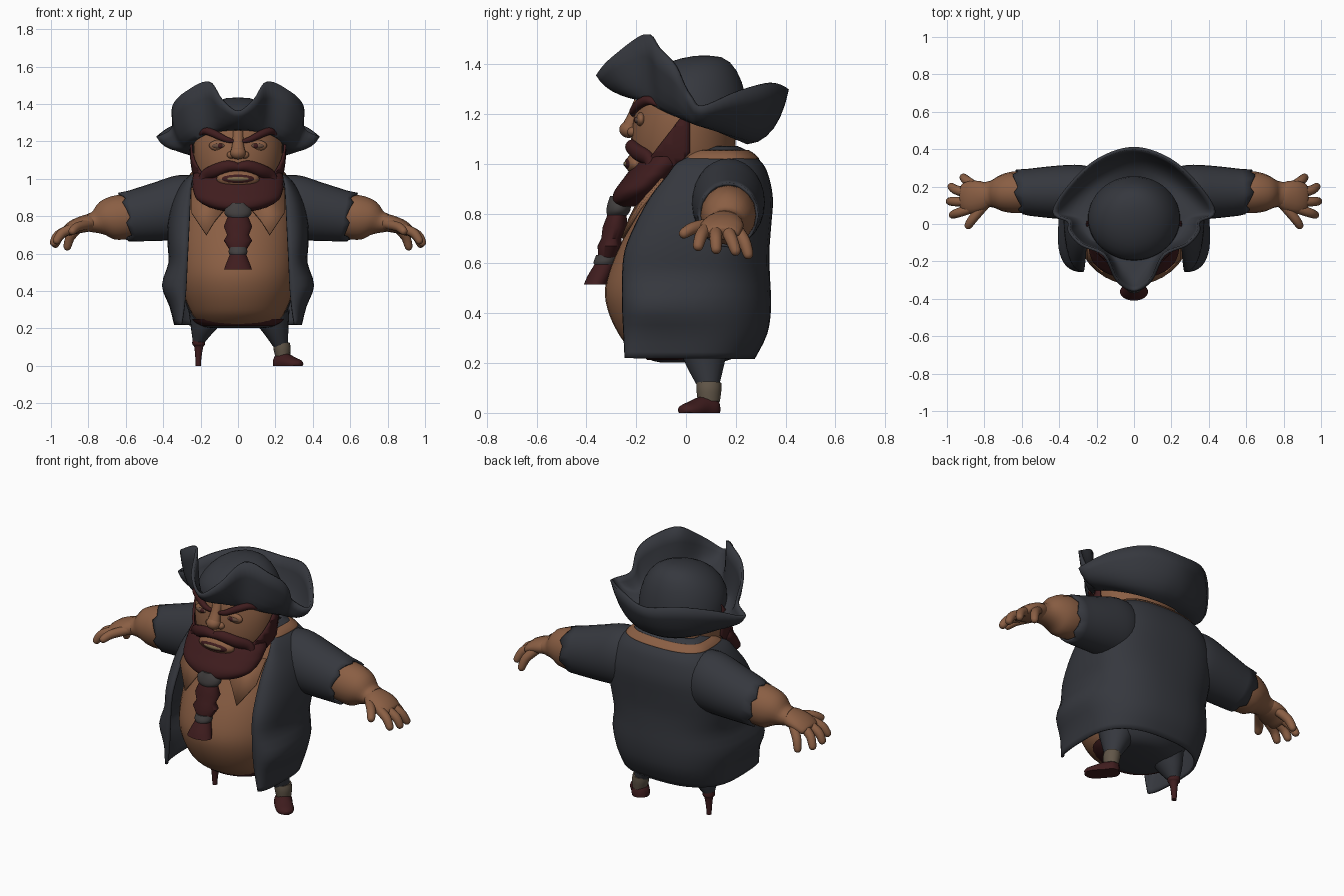
import bpy, bmesh
from math import sin, cos, pi, atan2
from mathutils import Vector, Matrix

cube = bpy.data.objects.get("Cube")
if cube:
    bpy.data.objects.remove(cube, do_unlink=True)


def material(name, r, g, b):
    m = bpy.data.materials.new(name)
    m.use_nodes = True
    m.diffuse_color = (r, g, b, 1)
    m.node_tree.nodes["Principled BSDF"].inputs["Base Color"].default_value = (r, g, b, 1)
    return m


CLOTH = material("charcoal cloth", .036, .039, .048)
SKIN = material("tan skin", .255, .113, .057)
RED = material("dark red hair", .05, .012, .013)
WRAP = material("ankle wrap", .12, .093, .065)
TIE = material("grey tie", .055, .05, .05)
TEETH = material("stained teeth", .2, .14, .07)
EYE = material("dull eye", .14, .075, .05)


def finish(name, bm, mat, thick=0, angle=.9):
    bmesh.ops.recalc_face_normals(bm, faces=bm.faces)
    mesh = bpy.data.meshes.new(name)
    bm.to_mesh(mesh)
    bm.free()
    ob = bpy.data.objects.new(name, mesh)
    bpy.context.collection.objects.link(ob)
    mesh.materials.append(mat)
    bpy.ops.object.select_all(action='DESELECT')
    ob.select_set(True)
    bpy.context.view_layer.objects.active = ob
    bpy.ops.object.shade_smooth_by_angle(angle=angle)
    if thick:
        mod = ob.modifiers.new("thickness", 'SOLIDIFY')
        mod.thickness = thick
        mod.offset = 0


def smooth(pts, k=4):
    """Catmull-Rom through tuples of any length."""
    out = []
    for i in range(len(pts) - 1):
        a, b, c, d = pts[max(i - 1, 0)], pts[i], pts[i + 1], pts[min(i + 2, len(pts) - 1)]
        for j in range(k):
            t = j / k
            out.append(tuple(
                q + .5 * t * (r - p + t * (2 * p - 5 * q + 4 * r - s + t * (3 * (q - r) + s - p)))
                for p, q, r, s in zip(a, b, c, d)))
    return out + [tuple(pts[-1])]


def skin_rows(rows, closed=True, caps=True, side=1):
    bm = bmesh.new()
    vs = [[bm.verts.new((p[0] * side, p[1], p[2])) for p in r] for r in rows]
    n = len(rows[0])
    for a, b in zip(vs, vs[1:]):
        for i in range(n if closed else n - 1):
            j = (i + 1) % n
            bm.faces.new((a[i], a[j], b[j], b[i]))
    if caps and closed:
        bm.faces.new(vs[0])
        bm.faces.new(vs[-1])
    return bm


def ring(z, rx, yf, yb, n=36):
    c, r = (yf + yb) / 2, (yb - yf) / 2
    return [(rx * sin(i * 2 * pi / n), c - r * cos(i * 2 * pi / n), z) for i in range(n)]


def loft(name, rows, mat, k=4):
    finish(name, skin_rows([ring(*r) for r in smooth(rows, k)]), mat)


def tube_rows(path, ref=(0, 0, 1), k=4, n=16):
    """Path items: x, y, z, width radius, height radius."""
    pts, rows = smooth(path, k), []
    for i, p in enumerate(pts):
        t = (Vector(pts[min(i + 1, len(pts) - 1)][:3]) - Vector(pts[max(i - 1, 0)][:3])).normalized()
        s = t.cross(Vector(ref)).normalized()
        u = s.cross(t)
        rows.append([Vector(p[:3]) + s * p[3] * cos(a) + u * p[4] * sin(a)
                     for a in (j * 2 * pi / n for j in range(n))])
    return rows


def tubes(name, path, mat, sides=(1, -1), ref=(0, 0, 1)):
    for s in sides:
        finish(("left_" if s > 0 else "right_") + name, skin_rows(tube_rows(path, ref), side=s), mat)


def blob(name, loc, size, mat):
    bm = bmesh.new()
    bmesh.ops.create_uvsphere(bm, u_segments=20, v_segments=12, radius=1,
                              matrix=Matrix.Translation(loc) @ Matrix.Diagonal((*size, 1)))
    finish(name, bm, mat)


def open_row(z, xe, ye, xs, ys, yb, n=10, p=.8):
    """Wrap round the back, open at the front between -xe and xe."""
    half = []
    for i in range(n + 1):
        a = i * pi / 2 / n
        half.append((xe + (xs - xe) * sin(a) ** p, ys - (ys - ye) * max(cos(a), 0) ** p, z))
    for i in range(1, n + 1):
        a = i * pi / 2 / n
        half.append((xs * max(cos(a), 0) ** p, ys + (yb - ys) * sin(a) ** p, z))
    return half + [(-x, y, w) for x, y, w in half[-2::-1]]


def wrap(name, rows, mat, thick):
    bm = skin_rows([open_row(*r) for r in smooth(rows, 3)], closed=False)
    finish(name, bm, mat, thick)


# Torso, belt and trouser seat
loft("belly", [(.222, .19, -.165, .14), (.25, .225, -.21, .19), (.3, .258, -.26, .23), (.4, .296, -.31, .27),
               (.5, .31, -.325, .285), (.62, .31, -.29, .29), (.75, .3, -.225, .28), (.88, .28, -.15, .27),
               (1, .22, -.08, .23), (1.05, .15, 0, .19)], SKIN)
loft("belt", [(.212, .19, -.155, .14), (.23, .225, -.175, .17), (.25, .245, -.19, .19)], RED)
loft("trouser_seat", [(.202, .14, -.1, .12), (.215, .2, -.145, .18), (.25, .238, -.15, .225),
                      (.32, .275, -.14, .265), (.42, .3, -.1, .295), (.5, .29, -.05, .28)], CLOTH)

# Open coat and shirt collar
wrap("coat", [(.22, .3, -.24, .335, 0, .27), (.32, .285, -.245, .36, 0, .32),
              (.43, .275, -.25, .4, -.06, .335), (.55, .27, -.25, .365, .03, .33),
              (.65, .265, -.24, .37, .08, .328), (.75, .26, -.2, .37, .12, .335),
              (.86, .255, -.14, .35, .15, .342), (.95, .25, -.07, .31, .16, .325),
              (1, .24, -.03, .27, .16, .3), (1.04, .2, .05, .22, .15, .255),
              (1.065, .16, .07, .175, .14, .205)], CLOTH, .014)
wrap("shirt_collar", [(1.018, .225, .005, .255, .155, .29), (1.035, .205, .02, .24, .15, .272),
                      (1.05, .19, .03, .215, .15, .25)], SKIN, .012)
for s in (1, -1):
    bm = bmesh.new()
    flap = [(.06, -.19, .85), (.12, -.225, .78), (.17, -.255, .7), (.25, -.185, .82),
            (.25, -.09, .94), (.1, -.12, .94)]
    bm.faces.new([bm.verts.new((x * s, y, z)) for x, y, z in flap])
    finish(("left" if s > 0 else "right") + "_collar_flap", bm, SKIN, .012)

# Sleeves with ragged cuffs, forearms and hands
for s in (1, -1):
    rows = tube_rows([(.2, .17, .85, .12, .15), (.29, .17, .848, .14, .168),
                      (.42, .17, .825, .135, .152), (.6, .17, .795, .115, .126)], n=28)
    for i, v in enumerate(rows[-1]):
        v.x += .17 * (v.y - .15) + (i % 4 - 1) * .008
    finish(("left" if s > 0 else "right") + "_sleeve", skin_rows(rows, caps=False, side=s), CLOTH, .012)
tubes("forearm", [(.48, .17, .81, .1, .1), (.62, .17, .795, .112, .12), (.7, .165, .787, .1, .105),
                  (.76, .16, .77, .072, .062), (.8, .155, .765, .068, .048)], SKIN)
tubes("palm", [(.76, .157, .77, .05, .045), (.81, .15, .762, .08, .046), (.87, .142, .745, .088, .04),
               (.915, .14, .722, .076, .03), (.925, .14, .717, .05, .015)], SKIN)
fingers = {
    "thumb": [(.8, .1, .757), (.86, .03, .742), (.895, -.022, .712)],
    "index_finger": [(.88, .08, .737), (.94, .06, .71), (.98, .045, .655)],
    "middle_finger": [(.89, .12, .735), (.96, .12, .7), (.995, .122, .642)],
    "ring_finger": [(.89, .165, .735), (.95, .182, .698), (.985, .205, .635)],
    "little_finger": [(.85, .2, .74), (.895, .233, .69), (.918, .255, .62)],
}
for name, (a, b, c) in fingers.items():
    mid = tuple(q + (r - q) * .8 for q, r in zip(b, c))
    tubes(name, [(*a, .026, .026), (*b, .025, .025), (*mid, .02, .02), (*c, .007, .007)], SKIN)

# Head
head = [(.88, .16, -.17, .16), (1, .215, -.21, .19), (1.1, .235, -.22, .2),
        (1.2, .235, -.208, .2), (1.28, .205, -.185, .18), (1.35, .14, -.1, .13)]
loft("head", head, SKIN)
blob("nose_tip", (0, -.23, 1.138), (.042, .038, .034), SKIN)
tubes("nose_bridge", [(0, -.185, 1.25, .03, .024), (0, -.21, 1.19, .03, .025),
                      (0, -.232, 1.14, .04, .03)], SKIN, (1,), (0, 1, 0))
for s, side in ((1, "left"), (-1, "right")):
    blob(side + "_nostril", (.036 * s, -.216, 1.128), (.024, .02, .02), SKIN)
    blob(side + "_eyelid", (.1 * s, -.18, 1.178), (.055, .02, .03), SKIN)
    blob(side + "_eye", (.1 * s, -.188, 1.176), (.042, .018, .016), EYE)
    blob(side + "_iris", (.095 * s, -.199, 1.176), (.015, .01, .013), RED)
tubes("brow", [(.025, -.212, 1.2, .01, .01), (.07, -.212, 1.213, .016, .015),
               (.13, -.185, 1.242, .02, .018), (.175, -.15, 1.255, .018, .018),
               (.205, -.11, 1.235, .006, .006)], RED, ref=(0, 1, 0))
blob("lips", (0, -.2, 1.0), (.115, .042, .045), SKIN)
blob("mouth", (0, -.208, 1.0), (.1, .04, .032), RED)
blob("teeth", (0, -.211, 1.0), (.085, .041, .02), TEETH)

# Beard: side whiskers cut from a shell round the head, chin, moustache and braid
bm = skin_rows([ring(z, rx + .014, yf - .014, yb + .014) for z, rx, yf, yb in smooth(head)], caps=False)
for co, no in (((0, .015, 0), (0, 1, 0)), ((0, 0, 1.213), (0, -1.32, 1)), ((0, 0, 1.03), (0, 1, -1))):
    bmesh.ops.bisect_plane(bm, geom=bm.verts[:] + bm.edges[:] + bm.faces[:],
                           plane_co=co, plane_no=no, clear_outer=True)
finish("side_whiskers", bm, RED, .012)
loft("chin_beard", [(.828, .08, -.275, -.17), (.85, .16, -.295, -.12), (.89, .22, -.288, -.08),
                    (.94, .24, -.252, -.03), (.97, .243, -.23, 0), (1.0, .244, -.205, .02),
                    (1.03, .235, -.17, 0)], RED)
tubes("moustache", [(-.01, -.215, 1.06, .02, .022), (.05, -.216, 1.068, .03, .028),
                    (.12, -.192, 1.045, .034, .026), (.175, -.145, 1.015, .03, .024),
                    (.186, -.15, .96, .022, .02), (.16, -.215, .9, .005, .005)], RED, ref=(0, 1, 0))
loft("beard_tie", [(.79, .05, -.315, -.24), (.81, .07, -.32, -.225), (.84, .07, -.315, -.22),
                   (.87, .045, -.305, -.22)], TIE)
loft("beard_braid", [(.81, .05, -.31, -.24), (.745, .076, -.335, -.235), (.7, .058, -.34, -.26),
                     (.67, .076, -.355, -.255), (.615, .042, -.352, -.285)], RED, 1)
loft("braid_tie", [(.595, .045, -.37, -.285), (.61, .05, -.37, -.28), (.635, .046, -.36, -.275)], TIE)
loft("braid_tail", [(.515, .075, -.41, -.315), (.55, .062, -.395, -.3), (.6, .042, -.365, -.285)], RED)

# Hat: curled brim flowing into a domed crown
edge = [(0, -.355, 1.36), (.09, -.3, 1.425), (.16, -.165, 1.52), (.28, -.11, 1.465),
        (.345, -.04, 1.39), (.35, .015, 1.275), (.43, .065, 1.23), (.34, .21, 1.29),
        (.19, .345, 1.325), (0, .405, 1.3)]
ends = [(-x, y, z) for x, y, z in (edge[1], edge[-2])]
half = smooth([ends[0]] + edge + [ends[1]], 5)[5:-5]
outline = half + [(-x, y, z) for x, y, z in half[-2:0:-1]]
rows = [[] for _ in range(15)]
for x, y, z in outline:
    phi = atan2(x, .03 - y)
    inner = Vector((.24 * sin(phi), .03 - .22 * cos(phi), 1.175 + .09 * cos(phi)))
    outer = Vector((x, y, z))
    bend = inner.lerp(outer, .75)
    bend.z = inner.z + .02 - .055 * abs(sin(phi))
    for i in range(7):
        t = i / 6
        rows[i].append(outer * (1 - t) ** 2 + bend * 2 * t * (1 - t) + inner * t * t)
    for i in range(1, 9):
        a = i / 8 * pi / 2
        spread = cos(a) ** (.85 + .2 * cos(phi))
        rows[6 + i].append(Vector((inner.x * spread, .08 + (inner.y - .08) * spread,
                                   inner.z + (1.428 - inner.z) * sin(a))))
bm = skin_rows(rows, caps=False)
bmesh.ops.remove_doubles(bm, verts=bm.verts, dist=.0005)
finish("hat", bm, CLOTH, .016)

# Legs: booted left leg and right peg
UP = (0, 1, 0)
tubes("trouser_leg", [(.18, .07, .27, .1, .1), (.205, .08, .19, .068, .075),
                      (.232, .092, .1, .036, .04)], CLOTH, (1,), UP)
tubes("trouser_leg", [(.17, .07, .27, .1, .1), (.195, .08, .19, .06, .07),
                      (.212, .085, .13, .032, .034)], CLOTH, (-1,), UP)
tubes("ankle_wrap", [(.232, .092, .12, .044, .05), (.236, .092, .09, .046, .05),
                     (.24, .092, .045, .038, .044)], WRAP, (1,), UP)
rows = tube_rows([(.21, .125, .015, .022, .035), (.225, .105, .015, .048, .054),
                  (.255, .065, .015, .05, .052), (.295, .022, .012, .05, .034),
                  (.322, -.005, .01, .038, .024), (.335, -.018, .008, .015, .012)])
for r in rows:
    for v in r:
        v.z = max(v.z, 0)
finish("left_shoe", skin_rows(rows), RED)
tubes("peg", [(.21, .085, .14, .034, .034), (.21, .085, .115, .034, .034), (.21, .085, .1, .024, .024),
              (.212, .085, .04, .016, .016), (.212, .085, 0, .014, .014)], RED, (-1,), UP)
